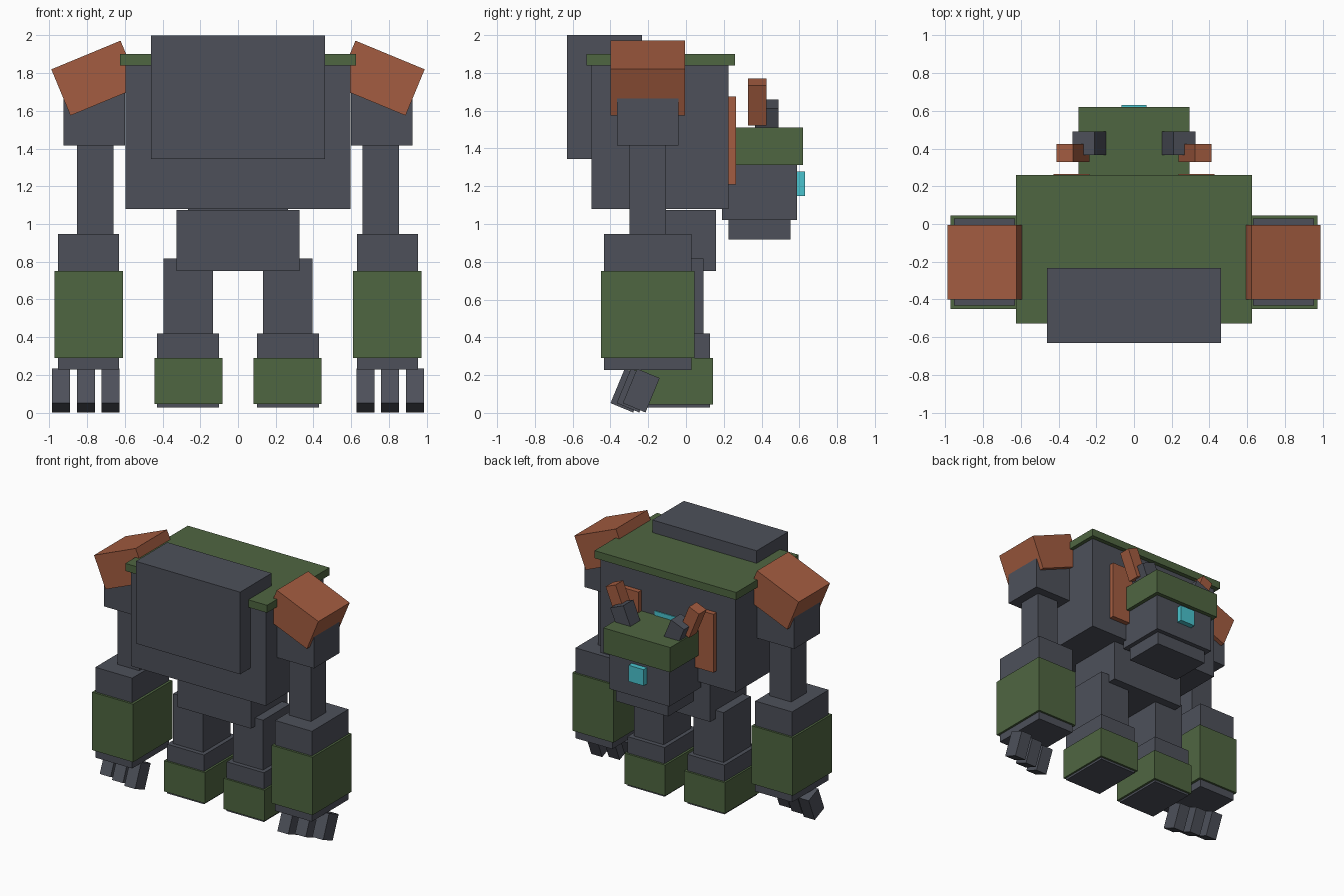
import bpy, math
from mathutils import Matrix, Vector

if "Cube" in bpy.data.objects:
    bpy.data.objects.remove(bpy.data.objects["Cube"])


def material(name, rgb):
    m = bpy.data.materials.new(name)
    m.diffuse_color = (*rgb, 1.0)
    m.use_nodes = True
    m.node_tree.nodes["Principled BSDF"].inputs["Base Color"].default_value = m.diffuse_color
    return m


GREY = material("slate grey", (0.075, 0.081, 0.102))
GREEN = material("moss green", (0.078, 0.132, 0.053))
RUST = material("rust orange", (0.37, 0.108, 0.052))
CYAN = material("glowing cyan", (0.068, 0.55, 0.62))

FACES = [(0, 1, 3, 2), (4, 6, 7, 5), (0, 4, 5, 1), (2, 3, 7, 6), (0, 2, 6, 4), (1, 5, 7, 3)]


def block(name, mat, size, center, tilt=0.0, axis='Y'):
    """Box of a given size, tilted by degrees about one axis through its centre."""
    sx, sy, sz = (s / 2 for s in size)
    rot = Matrix.Rotation(math.radians(tilt), 3, axis)
    verts = [rot @ Vector((x, y, z)) + Vector(center)
             for x in (-sx, sx) for y in (-sy, sy) for z in (-sz, sz)]
    mesh = bpy.data.meshes.new(name)
    mesh.from_pydata(verts, [], FACES)
    mesh.materials.append(mat)
    obj = bpy.data.objects.new(name, mesh)
    bpy.context.collection.objects.link(obj)
    return obj


def span(name, mat, x, y, z):
    """Upright box given by its extent on each axis."""
    lims = (x, y, z)
    return block(name, mat, [b - a for a, b in lims], [(a + b) / 2 for a, b in lims])


# Torso, back pack and roof plate
span("torso", GREY, (-0.595, 0.595), (-0.50, 0.225), (1.08, 1.84))
span("top_plate", GREEN, (-0.625, 0.625), (-0.527, 0.26), (1.84, 1.90))
span("back_pack", GREY, (-0.46, 0.46), (-0.63, -0.233), (1.345, 2.0))
span("pelvis", GREY, (-0.325, 0.325), (-0.30, 0.16), (0.75, 1.075))
span("chest_light", CYAN, (-0.115, 0.115), (0.22, 0.232), (1.315, 1.545))

# Head
span("head", GREY, (-0.265, 0.265), (0.19, 0.588), (1.02, 1.33))
span("jaw", GREY, (-0.23, 0.23), (0.225, 0.553), (0.918, 1.02))
span("brow_cap", GREEN, (-0.295, 0.295), (0.16, 0.62), (1.312, 1.51))
span("eye", CYAN, (-0.067, 0.067), (0.58, 0.63), (1.148, 1.277))


def sided(name, mat, s, x, y, z):
    """Upright box on one side of the body."""
    span(name, mat, tuple(sorted((s * x[0], s * x[1]))), y, z)


for side, s in (("right", 1), ("left", -1)):
    # Chest plate
    sided(f"{side}_chest_plate", RUST, s, (0.235, 0.427), (0.22, 0.265), (1.21, 1.675))

    # Horn, leaning outwards
    block(f"{side}_horn_base", GREY, (0.125, 0.125, 0.17), (s * 0.235, 0.427, 1.557), s * 22.5)
    block(f"{side}_horn_tip", RUST, (0.095, 0.096, 0.23), (s * 0.324, 0.377, 1.645), s * 22.5)

    # Arm
    block(f"{side}_shoulder_pad", RUST, (0.397, 0.395, 0.265), (s * 0.755, -0.203, 1.773), s * 22.5)
    sided(f"{side}_shoulder", GREY, s, (0.60, 0.925), (-0.365, -0.04), (1.415, 1.74))
    sided(f"{side}_upper_arm", GREY, s, (0.66, 0.853), (-0.30, -0.107), (0.94, 1.43))
    sided(f"{side}_forearm", GREY, s, (0.63, 0.955), (-0.433, 0.028), (0.228, 0.948))
    sided(f"{side}_forearm_guard", GREEN, s, (0.61, 0.972), (-0.45, 0.044), (0.29, 0.752))

    # Three fingers, staggered from the inside to the outside
    for i in range(3):
        block(f"{side}_finger_{i + 1}", GREY, (0.096, 0.13, 0.197),
              (s * (0.675 + 0.131 * i), -0.302 + 0.0325 * i, 0.118), -22.5, 'X')

    # Leg
    sided(f"{side}_thigh", GREY, s, (0.132, 0.396), (-0.25, 0.092), (0.41, 0.817))
    sided(f"{side}_foot", GREY, s, (0.10, 0.428), (-0.285, 0.127), (0.028, 0.42))
    sided(f"{side}_foot_guard", GREEN, s, (0.083, 0.443), (-0.30, 0.143), (0.045, 0.29))
